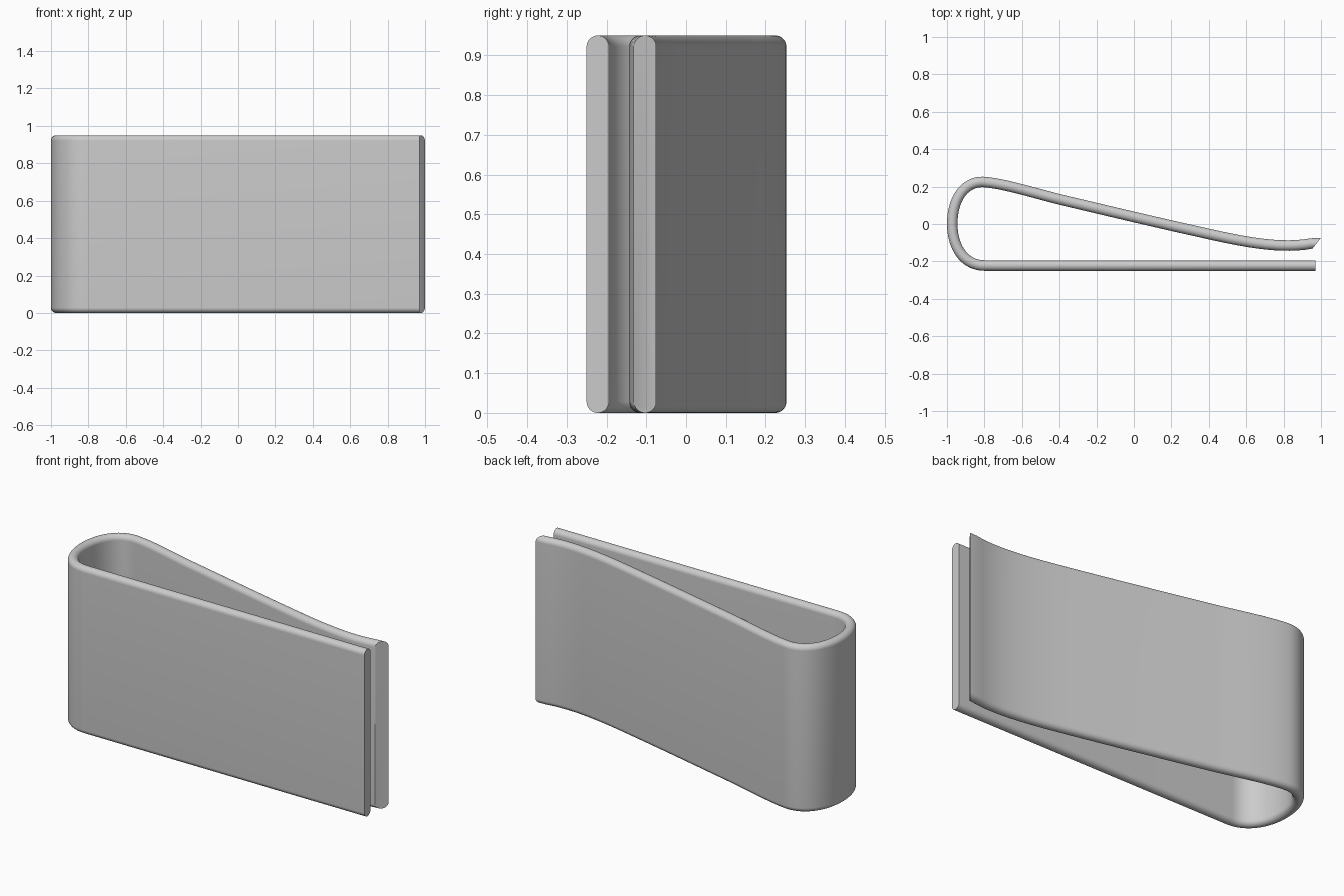
import bpy, bmesh, math
from mathutils import Vector
from mathutils.geometry import interpolate_bezier

cube = bpy.data.objects.get("Cube")
if cube:
    bpy.data.objects.remove(cube, do_unlink=True)

HEIGHT = 0.95
R = 0.028  # half the strip thickness, also its edge rounding

steel = bpy.data.materials.new("satin grey metal")
steel.use_nodes = True
colour = (0.6, 0.6, 0.6, 1)
steel.diffuse_color = colour
steel.node_tree.nodes["Principled BSDF"].inputs["Base Color"].default_value = colour

# Centre line of the folded strip, seen from above
path = [Vector((0.97, -0.222))]
segments = [
    ((-0.8, -0.222), (-0.91, -0.222), (-0.972, -0.12), (-0.972, 0)),
    ((-0.972, 0), (-0.972, 0.13), (-0.91, 0.225), (-0.81, 0.225)),
    ((-0.81, 0.225), (-0.71, 0.22), (-0.55, 0.17), (-0.4, 0.132)),
    ((-0.4, 0.132), (-0.2, 0.085), (0.05, 0.025), (0.25, -0.02)),
    ((0.25, -0.02), (0.5, -0.075), (0.75, -0.142), (0.95, -0.104)),
]
for seg in segments:
    pts = interpolate_bezier(*[Vector(p) for p in seg], 17)
    for p in pts:
        p = Vector(p[:2])
        if (p - path[-1]).length > 1e-4:
            path.append(p)

# Offset direction across the strip at every point
offsets = []
for i in range(len(path)):
    t = (path[min(i + 1, len(path) - 1)] - path[max(i - 1, 0)]).normalized()
    offsets.append(Vector((t.y, -t.x)) * R)
offsets[0] = Vector((0, R))
offsets[1] = Vector((0, R))

# Slanted lip at the free end
path.append(Vector((0.977, -0.103)))
offsets.append(Vector((-0.022, -0.028)))

# Long cross-section with fully rounded edges: (across, height)
section = []
for k in range(25):
    a = math.pi * k / 24
    section.append((math.cos(a), HEIGHT - R + R * math.sin(a)))
section += [(c, HEIGHT - z) for c, z in reversed(section)]

# Keep the sideways direction consistent along the path
for i in range(1, len(offsets)):
    if offsets[i].dot(offsets[i - 1]) < 0:
        offsets[i] = -offsets[i]

# Sweep the section along the path and cap both ends
bm = bmesh.new()
rings = []
for p, o in zip(path, offsets):
    rings.append([bm.verts.new((p.x + o.x * c, p.y + o.y * c, z)) for c, z in section])
n = len(section)
for a, b in zip(rings, rings[1:]):
    for j in range(n):
        k = (j + 1) % n
        bm.faces.new((a[j], a[k], b[k], b[j]))
bm.faces.new(rings[0])
bm.faces.new(rings[-1])
bmesh.ops.recalc_face_normals(bm, faces=bm.faces)
mesh = bpy.data.meshes.new("folded_clip")
bm.to_mesh(mesh)
bm.free()
mesh.materials.append(steel)

clip = bpy.data.objects.new("folded_clip", mesh)
bpy.context.collection.objects.link(clip)
bpy.ops.object.select_all(action='DESELECT')
clip.select_set(True)
bpy.context.view_layer.objects.active = clip
bpy.ops.object.shade_smooth_by_angle(angle=math.radians(30))
